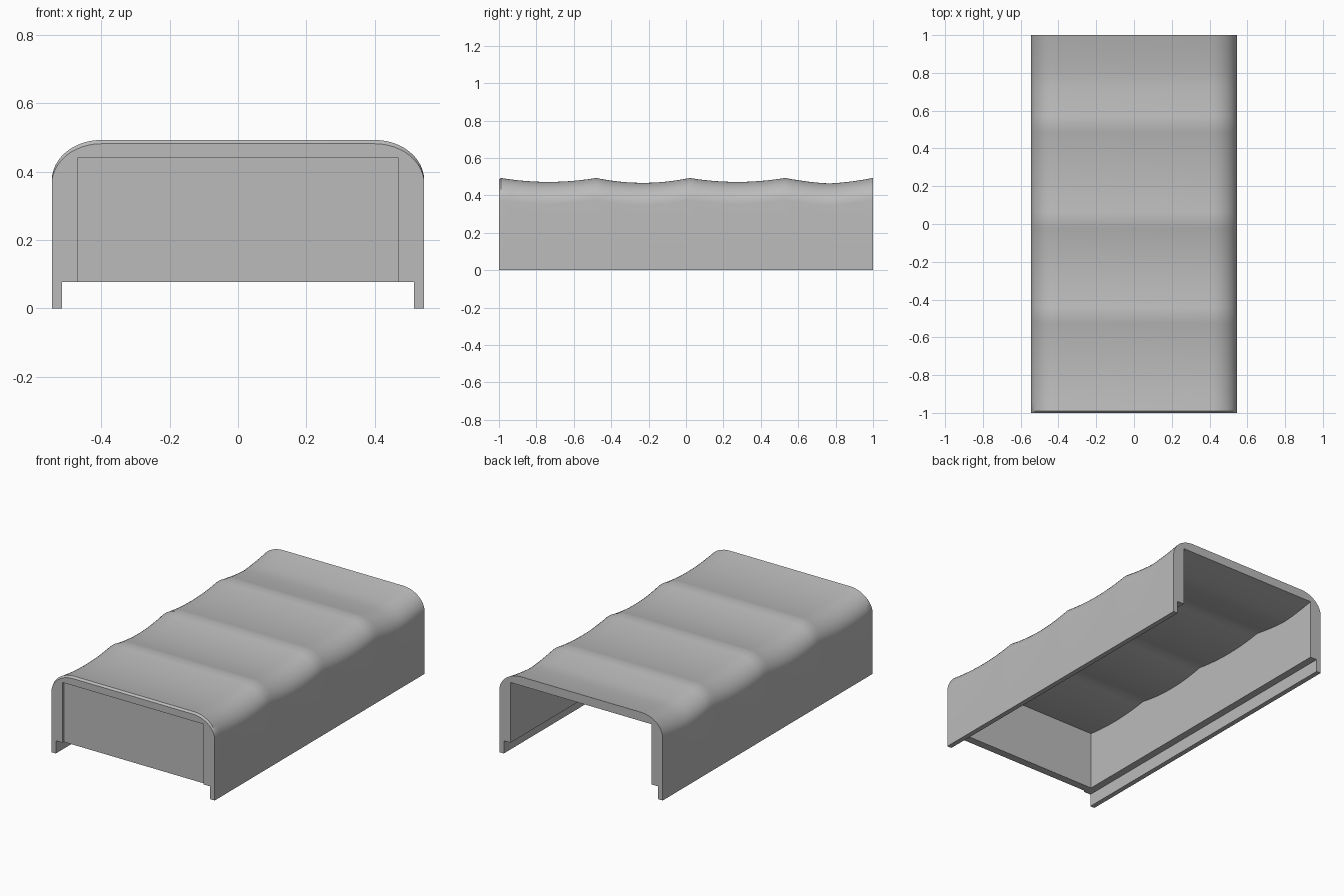
import bpy, bmesh, math

cube = bpy.data.objects.get("Cube")
if cube:
    bpy.data.objects.remove(cube, do_unlink=True)

grey = bpy.data.materials.new("light grey")
grey.use_nodes = True
grey.diffuse_color = (0.5, 0.5, 0.5, 1)
grey.node_tree.nodes["Principled BSDF"].inputs["Base Color"].default_value = grey.diffuse_color

HALF_W, SHOULDER, CROWN = 0.545, 0.375, 0.493   # outer shell
INNER_W, CEILING = 0.47, 0.44                   # inside opening
FOOT_W, FOOT_Z = 0.515, 0.077                   # stepped foot of each wall


def add_object(name, bm):
    bmesh.ops.recalc_face_normals(bm, faces=bm.faces)
    mesh = bpy.data.meshes.new(name)
    bm.to_mesh(mesh)
    bm.free()
    mesh.materials.append(grey)
    obj = bpy.data.objects.new(name, mesh)
    bpy.context.collection.objects.link(obj)
    return obj


def section(outer_shift, inner_shift):
    """Closed cross-section of walls and roof, as (x, z) points."""
    half = [(INNER_W, CEILING + inner_shift), (INNER_W, FOOT_Z),
            (FOOT_W, FOOT_Z), (FOOT_W, 0), (HALF_W, 0)]
    radius = HALF_W - 0.4
    for i in range(13):
        a = math.pi / 2 * i / 12
        half.append((0.4 + radius * math.cos(a),
                     SHOULDER + outer_shift + (CROWN - SHOULDER) * math.sin(a)))
    return half + [(-x, z) for x, z in reversed(half)]


# Sagging roof: one dip between each pair of ribs (start, end, depth, sharpness)
bays = [(-0.99, -0.48, 0.021, 2), (-0.48, 0.02, 0.026, 2),
        (0.02, 0.53, 0.021, 2), (0.53, 1.0, 0.029, 1.5)]
stations = [(-1.0, -0.011, 0.0)]                # lowered lip at the front rim
for start, end, depth, power in bays:
    for i in range(13):
        if i == 0 and start > -0.9:
            continue
        t = i / 12
        sag = -depth * (1 - abs(2 * t - 1) ** power)
        stations.append((start + (end - start) * t, sag, sag))

# Canopy shell
bm = bmesh.new()
rings = [[bm.verts.new((x, y, z)) for x, z in section(outer, inner)]
         for y, outer, inner in stations]
for a, b in zip(rings, rings[1:]):
    for i in range(len(a)):
        j = (i + 1) % len(a)
        bm.faces.new((a[i], a[j], b[j], b[i]))
bm.faces.new(rings[0])
bm.faces.new(rings[-1])
shell = add_object("canopy_shell", bm)

# Front panel, set slightly back from the rim
bm = bmesh.new()
bmesh.ops.create_cube(bm, size=1)
for v in bm.verts:
    v.co = (v.co.x * 2 * INNER_W,
            -0.988 if v.co.y < 0 else -0.94,
            FOOT_Z if v.co.z < 0 else CEILING)
add_object("front_panel", bm)

# Smooth roof with sharp rims
bpy.ops.object.select_all(action="DESELECT")
shell.select_set(True)
bpy.context.view_layer.objects.active = shell
bpy.ops.object.shade_smooth_by_angle(angle=math.radians(30))
